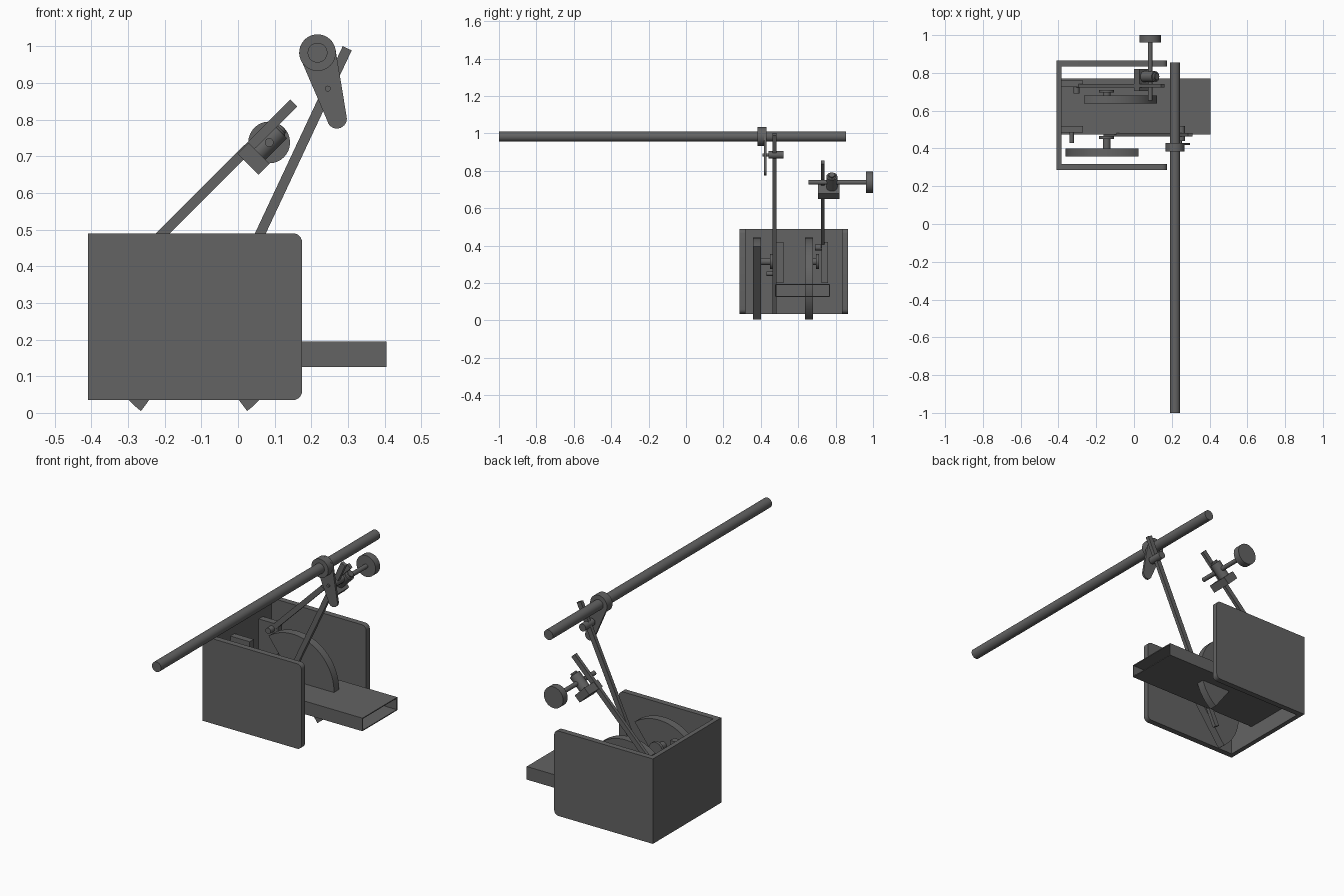
import bpy, bmesh, math
from mathutils import Vector

if "Cube" in bpy.data.objects:
    bpy.data.objects.remove(bpy.data.objects["Cube"])

grey = bpy.data.materials.new("dark_grey")
grey.diffuse_color = (0.125, 0.125, 0.125, 1)
grey.use_nodes = True
grey.node_tree.nodes["Principled BSDF"].inputs["Base Color"].default_value = grey.diffuse_color


def finish(name, bm):
    bmesh.ops.recalc_face_normals(bm, faces=bm.faces)
    mesh = bpy.data.meshes.new(name)
    bm.to_mesh(mesh)
    bm.free()
    mesh.materials.append(grey)
    ob = bpy.data.objects.new(name, mesh)
    bpy.context.collection.objects.link(ob)
    bpy.context.view_layer.objects.active = ob
    ob.select_set(True)
    bpy.ops.object.shade_smooth_by_angle(angle=math.radians(35))
    ob.select_set(False)
    return ob


def prism(name, pts, y0, y1):
    """Extrude an x-z outline from y0 to y1."""
    bm = bmesh.new()
    face = bm.faces.new([bm.verts.new((x, y0, z)) for x, z in pts])
    new = bmesh.ops.extrude_face_region(bm, geom=[face])["geom"]
    bmesh.ops.translate(bm, vec=(0, y1 - y0, 0),
                        verts=[g for g in new if isinstance(g, bmesh.types.BMVert)])
    return finish(name, bm)


def arc(cx, cz, r, a0, a1, n):
    return [(cx + r * math.cos(math.radians(a0 + (a1 - a0) * i / n)),
             cz + r * math.sin(math.radians(a0 + (a1 - a0) * i / n))) for i in range(n + 1)]


def box(name, x0, x1, y0, y1, z0, z1):
    return prism(name, [(x0, z0), (x1, z0), (x1, z1), (x0, z1)], y0, y1)


def disc(name, x, z, r, y0, y1, n=32):
    return prism(name, arc(x, z, r, 0, 360 * (n - 1) / n, n - 1), y0, y1)


def bar(name, a, b, width, y0, y1):
    """Flat bar between two x-z points."""
    a, b = Vector(a), Vector(b)
    d = (b - a).normalized() * width / 2
    n = Vector((-d.y, d.x))
    return prism(name, [a + n, a - n, b - n, b + n], y0, y1)


# Housing: back wall and two side plates with rounded free corners
plate = ([(-0.41, 0.49), (-0.41, 0.035)] + arc(0.15, 0.06, 0.025, -90, 0, 6)
         + arc(0.15, 0.465, 0.025, 0, 90, 6))
prism("housing_front_plate", plate, 0.287, 0.318)
prism("housing_rear_plate", plate, 0.835, 0.866)
box("housing_back_wall", -0.41, -0.385, 0.318, 0.835, 0.035, 0.49)

# Tray: flat rectangular tube, open at the free end
for name, y0, y1, z0, z1 in (("tray_top", 0.475, 0.77, 0.19, 0.195),
                             ("tray_bottom", 0.475, 0.77, 0.125, 0.13),
                             ("tray_front_side", 0.475, 0.48, 0.13, 0.19),
                             ("tray_rear_side", 0.765, 0.77, 0.13, 0.19)):
    box(name, -0.385, 0.405, y0, y1, z0, z1)

# Half-disc pedals, tilted opposite ways, each with a hub and flange
prism("front_half_disc", arc(-0.12, 0.2, 0.243, 53.4, 233.4, 32), 0.357, 0.4)
prism("rear_half_disc", arc(-0.12, 0.2, 0.243, -53.4, 126.6, 32), 0.637, 0.68)
for side, y in (("front", 0.4), ("rear", 0.68)):
    far = y + (0.065 if side == "front" else 0.03)
    disc(side + "_hub", -0.145, 0.315, 0.02, y, far, 20)
    disc(side + "_flange", -0.145, 0.315, 0.04, far - 0.015, far, 24)

# Wall brackets with pivot pins
box("front_bracket", -0.385, -0.27, 0.485, 0.52, 0.2, 0.42)
box("rear_bracket", -0.385, -0.27, 0.725, 0.76, 0.2, 0.42)
disc("front_pin", -0.33, 0.25, 0.012, 0.43, 0.485, 16)
disc("rear_pin", -0.305, 0.39, 0.016, 0.69, 0.73, 16)

# Long levers
bar("front_lever", (-0.15, 0.04), (0.298, 0.995), 0.027, 0.463, 0.483)
bar("rear_lever", (-0.31, 0.385), (0.152, 0.846), 0.027, 0.722, 0.74)

# Long rod with collar, teardrop link and clamp pin
disc("long_rod", 0.217, 0.983, 0.027, -1, 0.855)
disc("rod_collar", 0.217, 0.983, 0.05, 0.383, 0.43)
prism("teardrop_link", arc(0.217, 0.983, 0.05, 11, 191, 20)
      + arc(0.27, 0.803, 0.027, 191, 371, 14), 0.418, 0.43)
disc("link_pin", 0.245, 0.885, 0.008, 0.41, 0.45, 12)
disc("link_barrel", 0.25, 0.885, 0.02, 0.44, 0.52, 20)

# Clamp on the rear lever, with barrel, cross shaft and knob
bar("lever_clamp", (0.014, 0.722), (0.071, 0.665), 0.042, 0.705, 0.82)
bm = bmesh.new()
bmesh.ops.create_cone(bm, cap_ends=True, segments=24, radius1=0.029, radius2=0.029, depth=0.11)
bmesh.ops.bevel(bm, geom=[e for e in bm.edges if abs(e.verts[0].co.z - e.verts[1].co.z) < 0.001],
                offset=0.012, segments=3, affect='EDGES')
barrel = finish("clamp_barrel", bm)
barrel.location = (0.083, 0.78, 0.74)
barrel.rotation_euler = (0, math.radians(45), 0)
disc("cross_shaft", 0.085, 0.738, 0.012, 0.655, 0.965, 16)
disc("knob", 0.085, 0.738, 0.057, 0.962, 1.0)
